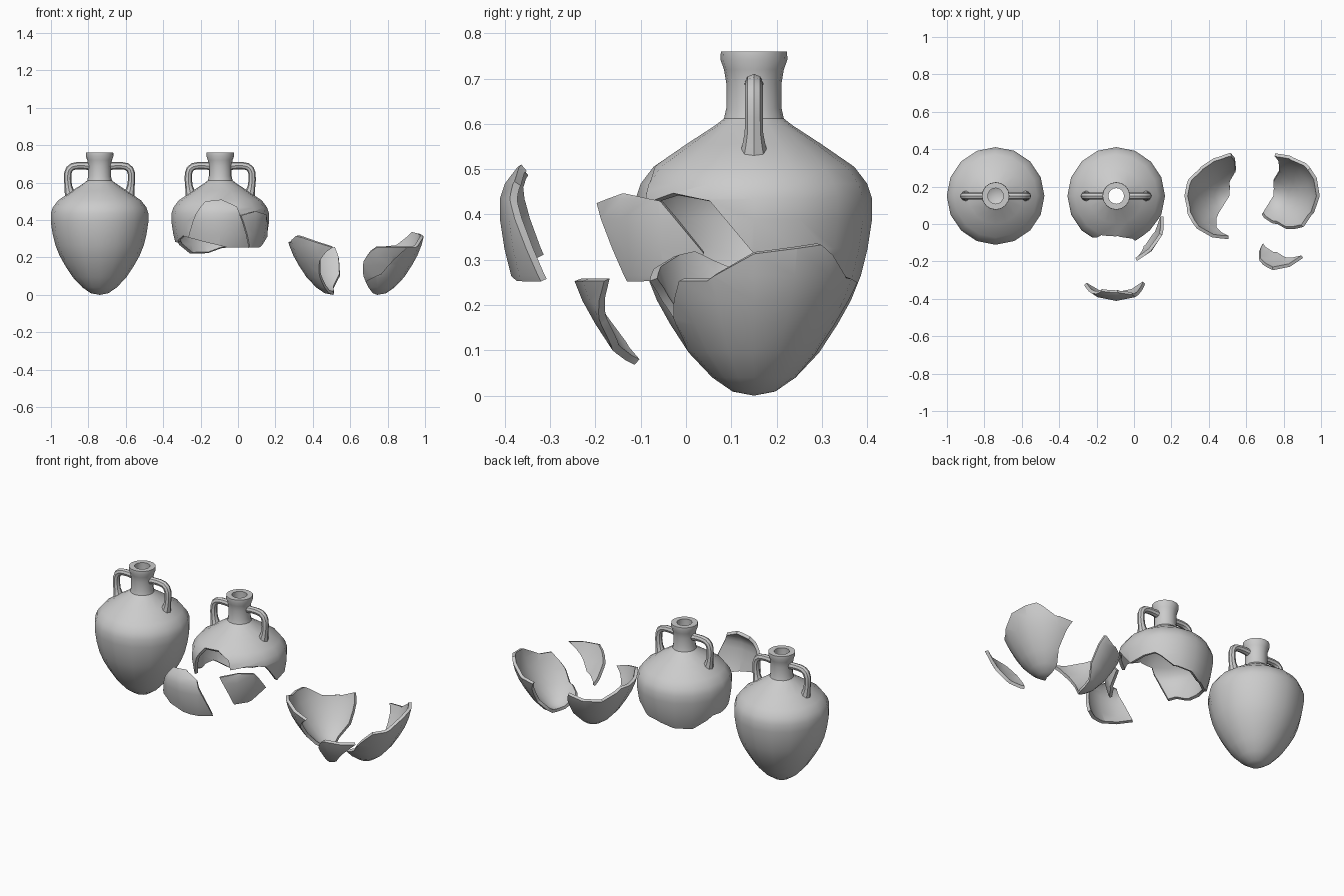
import bpy, bmesh
from math import cos, sin, pi, radians
from mathutils import Vector

if "Cube" in bpy.data.objects:
    bpy.data.objects.remove(bpy.data.objects["Cube"])

SIDES = 16
STEP = 360 / SIDES
# jar profile: radius, height, wall thickness
PROFILE = [(0, 0, .018), (.047, .009, .018), (.092, .04, .018), (.144, .095, .018), (.185, .158, .018),
           (.214, .21, .018), (.236, .265, .018), (.251, .325, .018), (.261, .39, .018), (.261, .435, .018),
           (.25, .468, .018), (.222, .505, .018), (.148, .556, .018), (.085, .597, .018), (.066, .612, .018),
           (.061, .635, .019), (.061, .69, .019), (.066, .72, .024), (.074, .742, .032), (.073, .76, .031)]
TOP = PROFILE[-1][1]


def inner_row(i):
    """Profile point pushed inwards by the wall thickness."""
    r, z, t = PROFILE[i]
    if i == 0:
        return (0, z + t)
    if i == len(PROFILE) - 1:
        return (r - t, z)
    a, b = PROFILE[i - 1], PROFILE[i + 1]
    d = Vector((b[0] - a[0], b[1] - a[1])).normalized()
    return (r - t * d.y, z + t * d.x)


OUTER = [(p[0], p[1]) for p in PROFILE]
INNER = [inner_row(i) for i in range(len(PROFILE))]


def on_jar(angle, v, inside):
    """Map (angle, height) to a point on the faceted jar wall."""
    i = 0
    while i < len(PROFILE) - 2 and v > PROFILE[i + 1][1]:
        i += 1
    f = (v - PROFILE[i][1]) / (PROFILE[i + 1][1] - PROFILE[i][1])
    rows = INNER if inside else OUTER
    r = rows[i][0] + (rows[i + 1][0] - rows[i][0]) * f
    z = rows[i][1] + (rows[i + 1][1] - rows[i][1]) * f
    r *= cos(pi / SIDES) / cos(radians(angle % STEP - STEP / 2))
    return Vector((r * cos(radians(angle)), r * sin(radians(angle)), z))


def smooth(obj):
    bpy.ops.object.select_all(action='DESELECT')
    obj.select_set(True)
    bpy.context.view_layer.objects.active = obj
    bpy.ops.object.shade_smooth_by_angle(angle=radians(35))


def shard(name, outline, location):
    """Wall piece whose outline is given as (angle, height) points."""
    bm = bmesh.new()
    bm.faces.new([bm.verts.new((a, v, 0)) for a, v in outline])

    def cut(co, no):
        bmesh.ops.bisect_plane(bm, geom=bm.verts[:] + bm.edges[:] + bm.faces[:], dist=1e-5,
                               plane_co=co, plane_no=no)
    for k in range(-SIDES, SIDES + 1):
        cut((k * STEP, 0, 0), (1, 0, 0))
    for p in PROFILE[1:-1]:
        cut((0, p[1], 0), (0, 1, 0))
    new = bmesh.ops.extrude_face_region(bm, geom=bm.faces[:], use_keep_orig=True)
    for e in new['geom']:
        if isinstance(e, bmesh.types.BMVert):
            e.co.z = 1
    # drop walls along the closed seam and at the base centre
    full = max(a for a, v in outline) - min(a for a, v in outline) > 359
    junk = []
    for f in bm.faces:
        if len({round(v.co.z) for v in f.verts}) == 2:
            seam = full and all(min(abs(v.co.x), abs(v.co.x - 360)) < 1e-3 for v in f.verts)
            if seam or all(v.co.y < 1e-5 for v in f.verts):
                junk.append(f)
    bmesh.ops.delete(bm, geom=junk, context='FACES')
    for v in bm.verts:
        v.co = on_jar(v.co.x, v.co.y, v.co.z > .5)
    bmesh.ops.remove_doubles(bm, verts=bm.verts[:], dist=1e-4)
    bmesh.ops.recalc_face_normals(bm, faces=bm.faces[:])
    mesh = bpy.data.meshes.new(name)
    bm.to_mesh(mesh)
    bm.free()
    obj = bpy.data.objects.new(name, mesh)
    bpy.context.collection.objects.link(obj)
    obj.location = location
    smooth(obj)
    return obj


# handle path: offset from axis, height, thickness factor
HANDLE = [(.05, .688, 1.1), (.085, .691, 1), (.118, .691, 1), (.145, .686, 1), (.162, .672, 1), (.17, .65, 1),
          (.171, .615, 1), (.167, .58, 1.05), (.162, .555, 1.3), (.155, .532, 1.6)]


def handles(name, location):
    for side, word in ((-1, "left"), (1, "right")):
        cu = bpy.data.curves.new(f"{name}_{word}_handle", 'CURVE')
        cu.dimensions = '3D'
        cu.bevel_depth = .0195
        cu.bevel_resolution = 2
        sp = cu.splines.new('POLY')
        sp.points.add(len(HANDLE) - 1)
        for pt, (x, z, s) in zip(sp.points, HANDLE):
            pt.co = (side * x, 0, z, 1)
            pt.radius = s
        obj = bpy.data.objects.new(cu.name, cu)
        bpy.context.collection.objects.link(obj)
        obj.location = location
        bpy.ops.object.select_all(action='DESELECT')
        obj.select_set(True)
        bpy.context.view_layer.objects.active = obj
        bpy.ops.object.convert(target='MESH')
        smooth(bpy.context.view_layer.objects.active)


# shared fracture lines
waist_back = [(0, .313), (37, .333), (62, .26), (88, .25)]
waist_left = [(88, .25), (108, .223), (138, .22), (165, .285), (195, .28), (215, .315), (226, .307)]
arch_left = [(226, .307), (239, .43), (249, .5), (272, .51), (291, .473), (294, .425)]
flank = [(294, .425), (316, .447), (338, .43), (360, .313)]
base_seam = [(85, 0), (90, .03), (76, .1), (82, .2), (88, .25)]
chip_left = [(238, .068), (240, .11), (248, .18), (260, .23), (269, .253)]
chip_right = [(314, .253), (296, .185), (278, .11), (260, .09), (238, .068)]


def turn(points):
    return [(a - 360, v) for a, v in points]


# whole jar
whole = (-.74, .15, 0)
shard("whole_jar", [(0, 0), (360, 0), (360, TOP), (0, TOP)], whole)
handles("whole_jar", whole)

# broken jar: upper half
broken = (-.095, .15, 0)
shard("broken_jar_top", waist_back + waist_left[1:] + arch_left[1:] + flank[1:] + [(360, TOP), (0, TOP)], broken)
handles("broken_jar", broken)

# broken jar: loose shards
shard("front_shard", arch_left[::-1] + [(280, .253), (312, .252)], (-.095, -.15, 0))
shard("side_shard", turn(flank + [(333, .253), (312, .252)]), (-.09, .04, 0))
shard("base_left", [(238, 0)] + chip_left + waist_left[::-1] + base_seam[-2::-1], (.51, .15, 0))
shard("base_right", [(-122, 0)] + base_seam + waist_back[-2::-1] + [(-27, .253)] + turn(chip_right), (.745, .15, 0))
shard("base_chip", chip_left + chip_right[:-1], (.745, -.015, 0))
